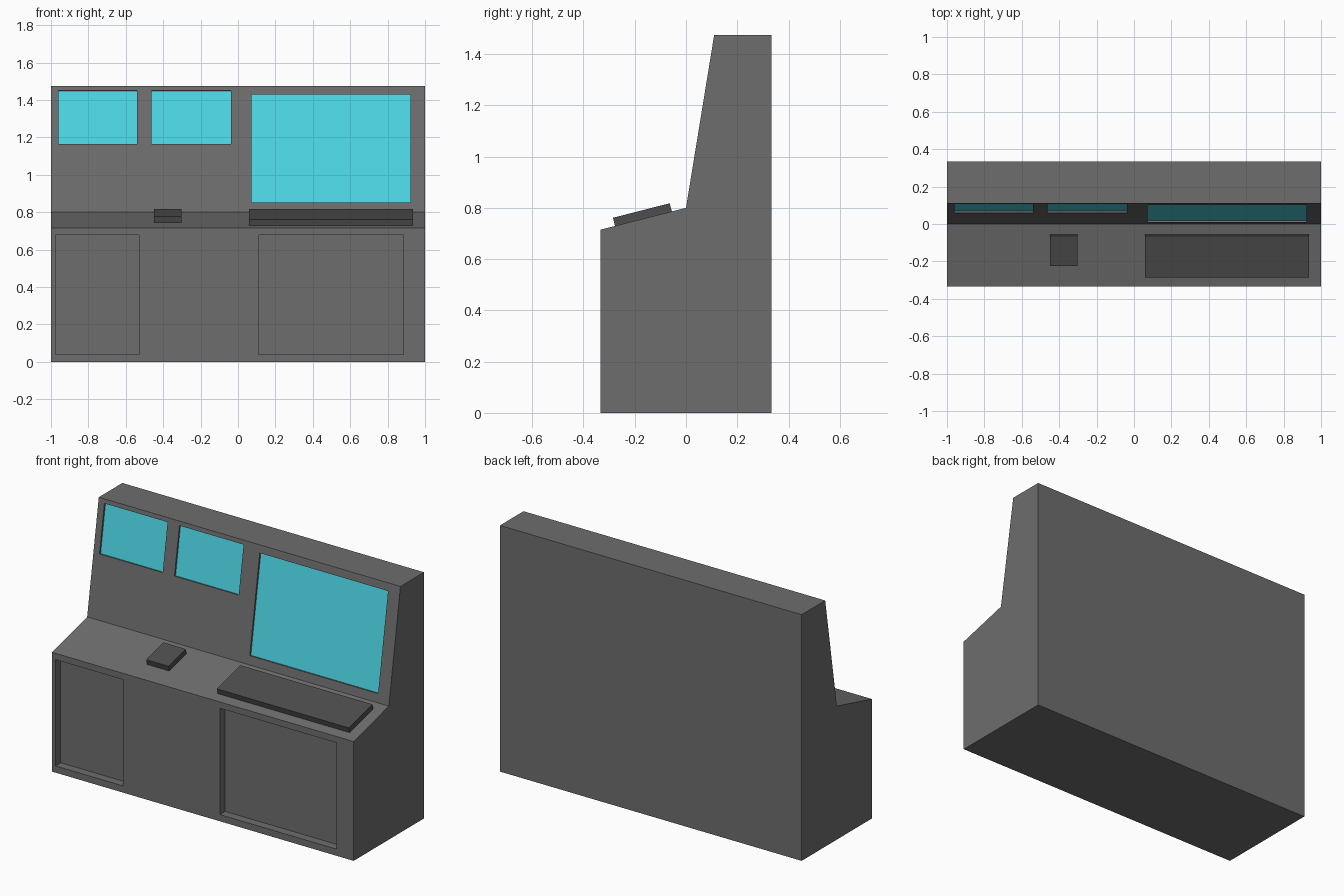
import bpy, bmesh
from mathutils import Vector, Matrix

if "Cube" in bpy.data.objects:
    bpy.data.objects.remove(bpy.data.objects["Cube"])


def material(name, rgb):
    mat = bpy.data.materials.new(name)
    mat.diffuse_color = (*rgb, 1)
    mat.use_nodes = True
    mat.node_tree.nodes["Principled BSDF"].inputs["Base Color"].default_value = mat.diffuse_color
    return mat


body_grey = material("body_grey", (0.155, 0.155, 0.155))
key_grey = material("key_grey", (0.075, 0.075, 0.075))
cyan = material("screen_cyan", (0.075, 0.69, 0.8))


def frame(p0, p1):
    """Local axes on a console face running from p0 to p1 (y, z): x, up the slope, outward."""
    o, v = Vector((0, *p0)), Vector((0, p1[0] - p0[0], p1[1] - p0[1])).normalized()
    u = Vector((1, 0, 0))
    return Matrix.Translation(o) @ Matrix((u, v, u.cross(v))).transposed().to_4x4()


def finish(name, bm, mat):
    bmesh.ops.recalc_face_normals(bm, faces=bm.faces)
    me = bpy.data.meshes.new(name)
    bm.to_mesh(me)
    bm.free()
    ob = bpy.data.objects.new(name, me)
    bpy.context.collection.objects.link(ob)
    me.materials.append(mat)
    return ob


def box(name, fr, x, v, n, mat):
    """Box given by ranges along a face frame."""
    bm = bmesh.new()
    bmesh.ops.create_cube(bm, size=1)
    for vert in bm.verts:
        vert.co = fr @ Vector([r[0] + (c + 0.5) * (r[1] - r[0]) for c, r in zip(vert.co, (x, v, n))])
    return finish(name, bm, mat)


def recess(target, fr, x, v, depth):
    cutter = box("recess_cutter", fr, x, v, (-depth, 0.05), body_grey)
    cutter.hide_render = True
    cutter.hide_viewport = True
    mod = target.modifiers.new("recess", 'BOOLEAN')
    mod.operation, mod.solver, mod.object = 'DIFFERENCE', 'EXACT', cutter


# console body: extruded side profile (y, z)
profile = [(-0.333, 0), (0.333, 0), (0.333, 1.475), (0.11, 1.475), (0, 0.8), (-0.333, 0.715)]
bm = bmesh.new()
side = bm.faces.new([bm.verts.new((-1, y, z)) for y, z in profile])
ext = bmesh.ops.extrude_face_region(bm, geom=[side], use_keep_orig=True)
bmesh.ops.translate(bm, vec=(2, 0, 0), verts=[g for g in ext["geom"] if isinstance(g, bmesh.types.BMVert)])
console = finish("console_body", bm, body_grey)

front = frame(profile[0], profile[5])
desk = frame(profile[5], profile[4])
upper = frame(profile[4], profile[3])

# recessed front panels
for x in [(-0.977, -0.53), (0.113, 0.885)]:
    recess(console, front, x, (0.04, 0.677), 0.05)

# recessed cyan screens
for name, x, z in [("left_screen", (-0.96, -0.541), (1.165, 1.45)),
                   ("middle_screen", (-0.463, -0.037), (1.165, 1.45)),
                   ("main_screen", (0.072, 0.923), (0.851, 1.43))]:
    v = [(h - 0.8) / 0.987 for h in z]
    recess(console, upper, x, v, 0.016)
    box(name, upper, x, v, (-0.016, -0.011), cyan)

# keyboard and pad on the sloping desk
for name, x, y in [("keyboard", (0.06, 0.935), (-0.277, -0.055)),
                   ("control_pad", (-0.45, -0.303), (-0.217, -0.055))]:
    box(name, desk, x, [(h + 0.333) / 0.97 for h in y], (-0.002, 0.033), key_grey)
